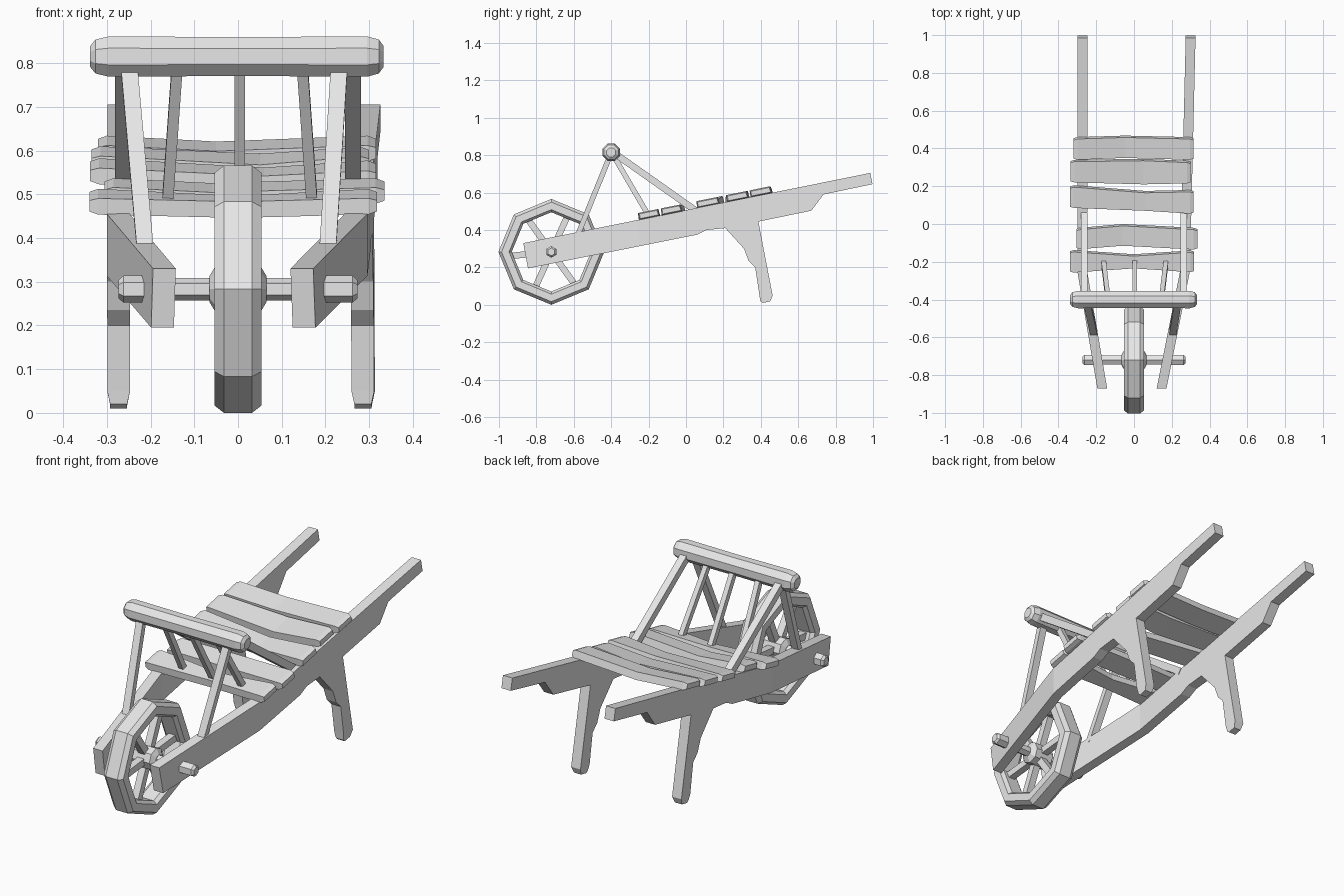
import bpy, bmesh, math
from mathutils import Vector

cube = bpy.data.objects.get("Cube")
if cube:
    bpy.data.objects.remove(cube, do_unlink=True)

wood = bpy.data.materials.new("plain grey")
wood.use_nodes = True
GREY = (0.8, 0.8, 0.8, 1)
wood.diffuse_color = GREY
wood.node_tree.nodes["Principled BSDF"].inputs["Base Color"].default_value = GREY

HUB = (-0.72, 0.283)        # axle position in y, z
SLOPE = 0.203               # rise of the side rails


def finish(name, bm):
    bmesh.ops.recalc_face_normals(bm, faces=bm.faces)
    mesh = bpy.data.meshes.new(name)
    bm.to_mesh(mesh)
    bm.free()
    mesh.materials.append(wood)
    obj = bpy.data.objects.new(name, mesh)
    bpy.context.collection.objects.link(obj)
    return obj


def lathe(name, profile, centre, sides, phase=0.0, closed=False):
    """Turn a list of (x, radius) around an axis parallel to x."""
    bm = bmesh.new()
    rings = []
    for x, r in profile:
        ring = []
        for i in range(sides):
            a = phase + math.tau * i / sides
            ring.append(bm.verts.new((x, centre[0] + r * math.cos(a), centre[1] + r * math.sin(a))))
        rings.append(ring)
    pairs = list(zip(rings, rings[1:]))
    if closed:
        pairs.append((rings[-1], rings[0]))
    else:
        bm.faces.new(rings[0])
        bm.faces.new(rings[-1])
    for a, b in pairs:
        for i in range(sides):
            j = (i + 1) % sides
            bm.faces.new((a[i], a[j], b[j], b[i]))
    return finish(name, bm)


def beam(name, start, end, width, depth):
    """Square bar between two points, width measured along x."""
    start, end = Vector(start), Vector(end)
    along = (end - start).normalized()
    side = Vector((1, 0, 0))
    side = (side - along * side.dot(along)).normalized() * width / 2
    up = along.cross(side).normalized() * depth / 2
    bm = bmesh.new()
    ends = [[bm.verts.new(p + side * sx + up * sy) for sx, sy in ((-1, -1), (1, -1), (1, 1), (-1, 1))]
            for p in (start, end)]
    for ring in ends:
        bm.faces.new(ring)
    for i in range(4):
        j = (i + 1) % 4
        bm.faces.new((ends[0][i], ends[0][j], ends[1][j], ends[1][i]))
    return finish(name, bm)


# Side rails, each cut in one piece with its handle and leg
RAIL = [(-0.87, 0.33), (-0.845, 0.195), (0.06, 0.375), (0.11, 0.4), (0.21, 0.41),
        (0.31, 0.3), (0.335, 0.235), (0.37, 0.2), (0.393, 0.05), (0.397, 0.02),
        (0.41, 0.01), (0.45, 0.018), (0.463, 0.05), (0.387, 0.445), (0.67, 0.503),
        (0.735, 0.59), (0.997, 0.645), (0.985, 0.705)]


def rail(name, bends):
    bm = bmesh.new()
    base = bm.faces.new([bm.verts.new((-0.026, y, z)) for y, z in RAIL])
    out = bmesh.ops.extrude_face_region(bm, geom=[base])
    for v in out["geom"]:
        if isinstance(v, bmesh.types.BMVert):
            v.co.x = 0.026
    for y, _ in bends[1:-1]:
        bmesh.ops.bisect_plane(bm, geom=bm.verts[:] + bm.edges[:] + bm.faces[:],
                               plane_co=(0, y, 0), plane_no=(0, 1, 0))
    for v in bm.verts:
        if v.co.z < 0.04:       # narrowed foot
            v.co.x *= 0.75
        for (y0, x0), (y1, x1) in zip(bends, bends[1:]):
            if v.co.y <= y1 + 1e-5 or y1 == bends[-1][0]:
                v.co.x += x0 + (x1 - x0) * (v.co.y - y0) / (y1 - y0)
                break
    return finish(name, bm)


rail("right_rail", [(-0.86, -0.17), (-0.25, -0.274), (1, -0.272)])
rail("left_rail", [(-0.86, 0.148), (-0.25, 0.27), (1, 0.3)])

# Wheel rim, spokes, hub and axle
lathe("wheel_rim", [(-0.032, 0.283), (-0.054, 0.266), (-0.054, 0.226), (-0.036, 0.212),
                    (0.036, 0.212), (0.054, 0.226), (0.054, 0.266), (0.032, 0.283)],
      HUB, 8, closed=True)
for i in range(6):
    a = math.tau * i / 6 + 0.1
    d = Vector((0, math.cos(a), math.sin(a)))
    c = Vector((0, *HUB))
    beam(f"spoke_{i + 1}", c + d * 0.03, c + d * 0.222, 0.036, 0.034)
lathe("hub", [(-0.065, 0.03), (-0.05, 0.055), (0.05, 0.055), (0.065, 0.03)], HUB, 8)
lathe("axle", [(-0.22, 0.026), (0.22, 0.026)], HUB, 6, math.pi / 6)
for side, name in ((-1, "right_axle_cap"), (1, "left_axle_cap")):
    lathe(name, [(side * 0.195, 0.031), (side * 0.262, 0.031), (side * 0.273, 0.021)],
          HUB, 6, math.pi / 6)

# Round top bar of the front rack
lathe("top_bar", [(-0.338, 0.026), (-0.326, 0.042), (-0.295, 0.05), (0, 0.048),
                  (0.295, 0.05), (0.322, 0.042), (0.333, 0.026)], (-0.4, 0.815), 8, math.pi / 8)

# Rack posts, side braces and slats
beam("right_front_post", (-0.212, -0.58, 0.37), (-0.25, -0.405, 0.8), 0.038, 0.028)
beam("left_front_post", (0.205, -0.58, 0.37), (0.232, -0.405, 0.8), 0.038, 0.028)
for s, name in ((-1, "right_brace"), (1, "left_brace")):
    beam(name, (s * 0.263, 0.05, 0.505), (s * 0.263, -0.39, 0.815), 0.036, 0.036)
for s, name in ((-1, "right_slat"), (0, "middle_slat"), (1, "left_slat")):
    beam(name, (s * 0.165 + 0.004, -0.205, 0.485), (s * 0.142 + 0.004, -0.395, 0.81), 0.025, 0.028)


# Warped deck planks lying across the rails
def plank(name, x0, x1, left, middle, right, sag, mid_x=0.0):
    """left, middle, right are (front y, back y) at the stations x0, mid_x, x1."""
    stations = [(x0, left, 0.0), (x0 + 0.02, left, 0.0), (mid_x, middle, sag),
                (x1 - 0.02, right, 0.0), (x1, right, 0.0)]
    bm = bmesh.new()
    rings = []
    for i, (x, (ya, yb), drop) in enumerate(stations):
        inset = 0.006 if i in (0, len(stations) - 1) else 0.0
        ring = []
        for y, h in ((ya + inset, -0.002 + inset), (yb - inset, -0.002 + inset),
                     (yb - 0.01 - inset, 0.036 - inset), (ya - 0.005 + inset, 0.036 - inset)):
            z = 0.33 + SLOPE * (y + 0.87) + h - drop
            ring.append(bm.verts.new((x, y, z)))
        rings.append(ring)
    bm.faces.new(rings[0])
    bm.faces.new(rings[-1])
    for a, b in zip(rings, rings[1:]):
        for i in range(4):
            j = (i + 1) % 4
            bm.faces.new((a[i], a[j], b[j], b[i]))
    return finish(name, bm)


plank("deck_plank_1", -0.34, 0.318, (-0.252, -0.138), (-0.23, -0.16), (-0.25, -0.14), 0.012)
plank("deck_plank_2", -0.305, 0.335, (-0.128, -0.02), (-0.11, 0.0), (-0.13, -0.02), 0.015, -0.06)
plank("deck_plank_3", -0.338, 0.316, (0.09, 0.205), (0.075, 0.175), (0.06, 0.18), 0.015, 0.06)
plank("deck_plank_4", -0.335, 0.3, (0.225, 0.34), (0.215, 0.345), (0.22, 0.335), 0.018, 0.05)
plank("deck_plank_5", -0.32, 0.316, (0.345, 0.46), (0.355, 0.468), (0.345, 0.46), 0.015, -0.05)
